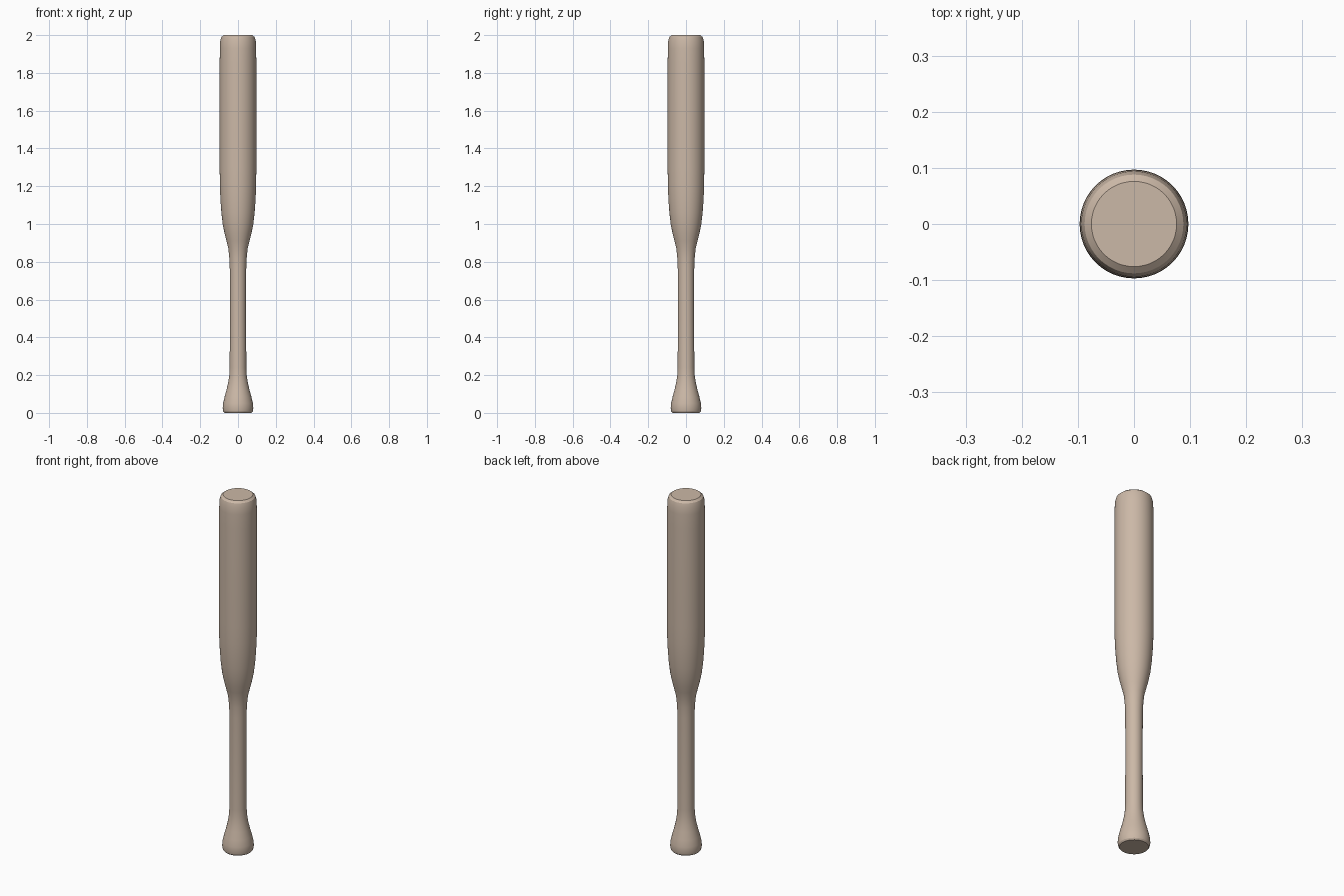
import bpy, math

if "Cube" in bpy.data.objects:
    bpy.data.objects.remove(bpy.data.objects["Cube"])

# Material
wood = bpy.data.materials.new("pale_wood")
wood.diffuse_color = (0.60, 0.48, 0.385, 1)
wood.use_nodes = True
wood.node_tree.nodes["Principled BSDF"].inputs["Base Color"].default_value = wood.diffuse_color

# Lathe profile (radius, height): knob, handle, taper, barrel, rounded tip
profile = [(0.072, 0), (0.078, 0.008), (0.081, 0.025), (0.079, 0.05),
           (0.071, 0.085), (0.060, 0.125), (0.052, 0.16), (0.046, 0.20),
           (0.044, 0.24), (0.043, 0.50), (0.0435, 0.76), (0.046, 0.82),
           (0.051, 0.87), (0.061, 0.91), (0.071, 0.95), (0.081, 1.00),
           (0.088, 1.06), (0.093, 1.13), (0.096, 1.20), (0.097, 1.30),
           (0.097, 1.85), (0.096, 1.93), (0.094, 1.97), (0.088, 1.99),
           (0.076, 2.0)]
N = 48
verts = [(r * math.cos(2 * math.pi * i / N), r * math.sin(2 * math.pi * i / N), z)
         for r, z in profile for i in range(N)]
faces = [(k * N + i, k * N + (i + 1) % N, (k + 1) * N + (i + 1) % N, (k + 1) * N + i)
         for k in range(len(profile) - 1) for i in range(N)]
# Flat end caps
faces.append(tuple(reversed(range(N))))
faces.append(tuple(range((len(profile) - 1) * N, len(profile) * N)))

# Bat
mesh = bpy.data.meshes.new("bat")
mesh.from_pydata(verts, [], faces)
mesh.materials.append(wood)
bat = bpy.data.objects.new("bat", mesh)
bpy.context.collection.objects.link(bat)
bpy.context.view_layer.objects.active = bat
bat.select_set(True)
bpy.ops.object.shade_smooth_by_angle(angle=math.radians(25))
